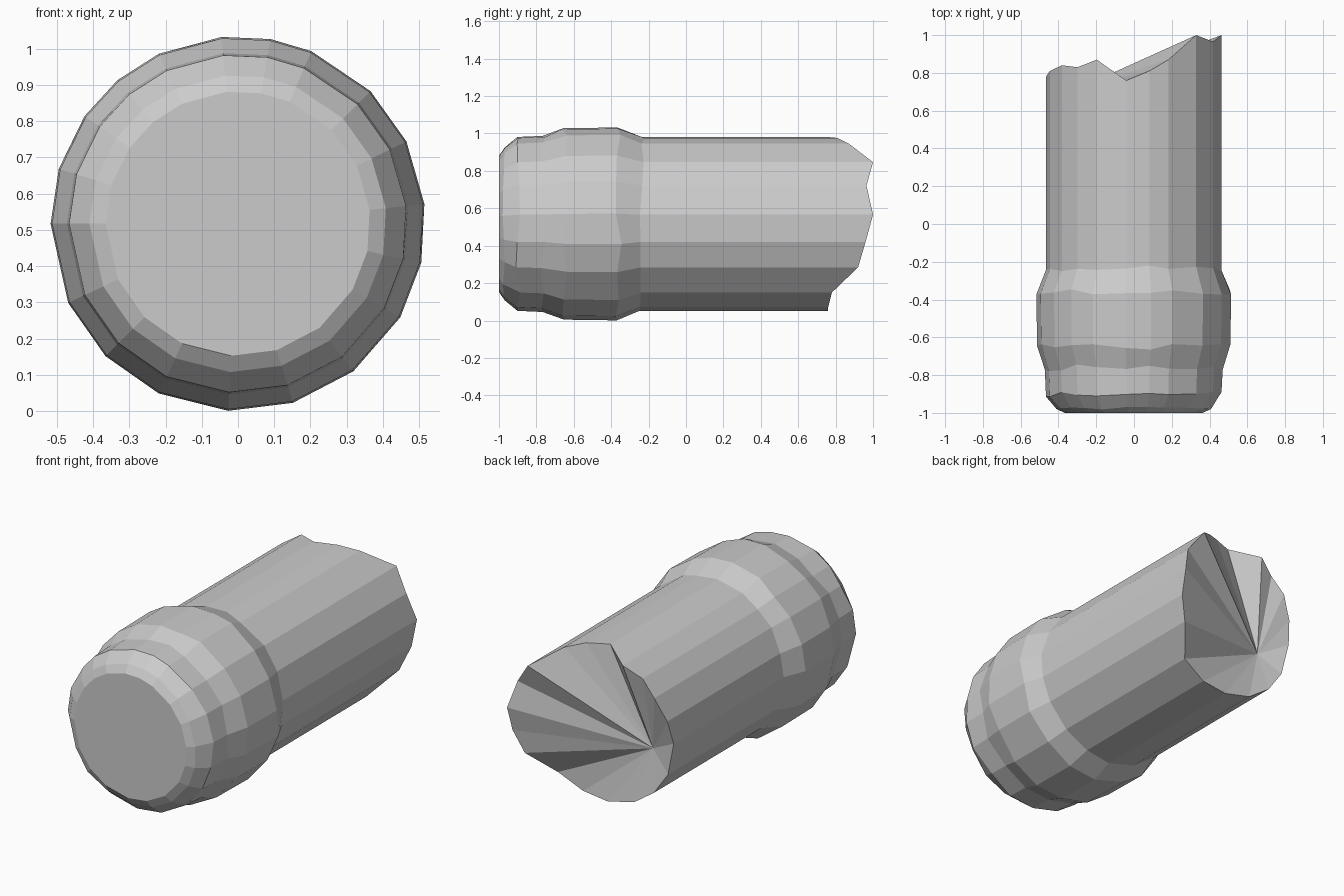
import bpy, bmesh, math, random

if "Cube" in bpy.data.objects:
    bpy.data.objects.remove(bpy.data.objects["Cube"])

random.seed(4)
CZ = 0.517  # height of the axis

# facet angle around the axis (degrees) and where the broken end stops along y
RIM = [(6, 1.0), (26, .965), (45, 1.0), (67, .87), (80, .81), (95, .76),
       (115, .87), (130, .83), (145, .84), (163, .81), (180, .78), (205, .77),
       (225, .77), (245, .76), (267, .76), (287, .76), (308, .78), (330, .92),
       (348, .96)]

# lathe profile of the rounded head and collar: y, radius, random shift along y
PROFILE = [(-1.0, .365, 0), (-.975, .41, .008), (-.9, .466, .015), (-.76, .472, .02),
           (-.65, .513, .015), (-.36, .517, .015), (-.235, .466, .015)]


def point(angle, r, y):
    a = math.radians(angle)
    return (r * math.cos(a), y, CZ + r * math.sin(a))


bm = bmesh.new()
rings = []
for y, r, shift in PROFILE:
    rings.append([bm.verts.new(point(a, r, y + random.uniform(-shift, shift)))
                  for a, _ in RIM])
# jagged rim of the shaft
rings.append([bm.verts.new(point(a, .466, y)) for a, y in RIM])

# side walls
n = len(RIM)
for lo, hi in zip(rings, rings[1:]):
    for i in range(n):
        j = (i + 1) % n
        bm.faces.new((lo[i], lo[j], hi[j], hi[i]))

# flat front cap
bm.faces.new(rings[0])

# broken back face: fan meeting at a sunken off-centre point
low = bm.verts.new((-.29, .72, .42))
for i in range(n):
    bm.faces.new((rings[-1][i], rings[-1][(i + 1) % n], low))

bmesh.ops.recalc_face_normals(bm, faces=bm.faces)
mesh = bpy.data.meshes.new("broken_post")
bm.to_mesh(mesh)
bm.free()
bpy.context.collection.objects.link(bpy.data.objects.new("broken_post", mesh))
